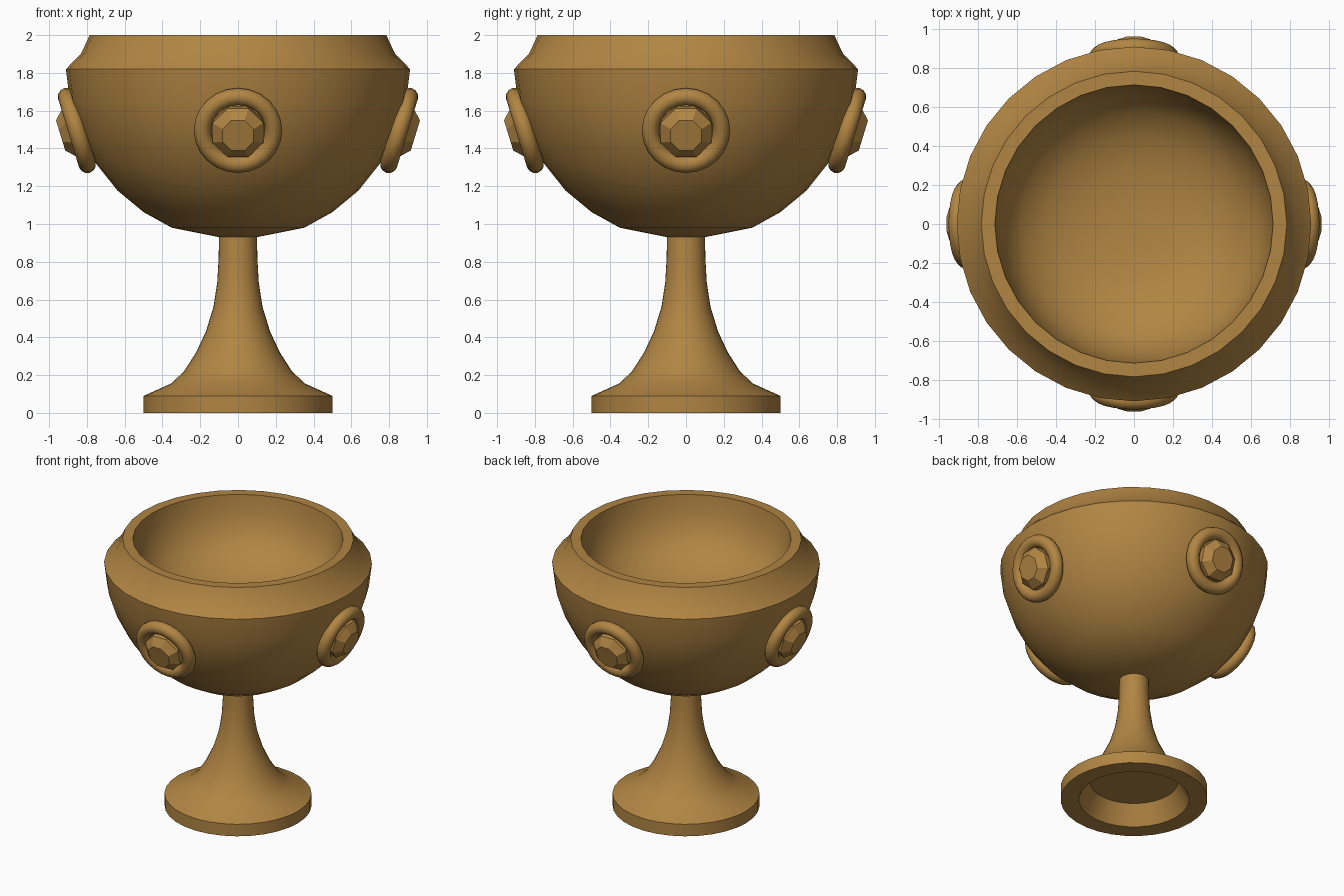
import bpy, bmesh, math
from mathutils import Matrix

if "Cube" in bpy.data.objects:
    bpy.data.objects.remove(bpy.data.objects["Cube"])

gold = bpy.data.materials.new("antique gold")
gold.diffuse_color = (0.44, 0.235, 0.056, 1)
gold.use_nodes = True
gold.node_tree.nodes["Principled BSDF"].inputs["Base Color"].default_value = gold.diffuse_color


def finish(name, bm, angle):
    bmesh.ops.remove_doubles(bm, verts=bm.verts, dist=1e-5)
    bmesh.ops.recalc_face_normals(bm, faces=bm.faces)
    mesh = bpy.data.meshes.new(name)
    bm.to_mesh(mesh)
    bm.free()
    mesh.materials.append(gold)
    ob = bpy.data.objects.new(name, mesh)
    bpy.context.collection.objects.link(ob)
    if angle:
        bpy.ops.object.select_all(action='DESELECT')
        ob.select_set(True)
        bpy.context.view_layer.objects.active = ob
        bpy.ops.object.shade_smooth_by_angle(angle=math.radians(angle))
    return ob


def lathe(name, profile, steps=32, angle=30, closed=False):
    """Revolve (radius, height) points around the z axis."""
    bm = bmesh.new()
    verts = [bm.verts.new((r, 0, z)) for r, z in profile]
    edges = [bm.edges.new(p) for p in zip(verts, verts[1:])]
    if closed:
        edges.append(bm.edges.new((verts[-1], verts[0])))
    bmesh.ops.spin(bm, geom=verts + edges, cent=(0, 0, 0), axis=(0, 0, 1),
                   angle=math.tau, steps=steps, use_duplicate=False)
    return finish(name, bm, angle)


# Bowl: outer wall, shoulder, rim, then the shallow inner hollow
lathe("bowl", [
    (0, 0.93), (0.1, 0.93), (0.35, 0.98), (0.5, 1.063), (0.638, 1.177),
    (0.752, 1.32), (0.834, 1.48), (0.89, 1.65), (0.911, 1.82),
    (0.832, 1.9), (0.785, 2.0), (0.715, 2.0),
    (0.7, 1.88), (0.655, 1.755), (0.58, 1.655),
    (0.45, 1.57), (0.28, 1.52), (0.1, 1.505), (0, 1.505)], angle=35)

# Flared stem and foot with a recessed underside
lathe("stem_and_foot", [
    (0, 0.14), (0.3, 0.14), (0.375, 0), (0.5, 0), (0.5, 0.09),
    (0.355, 0.155), (0.286, 0.22), (0.222, 0.32), (0.17, 0.43),
    (0.13, 0.56), (0.11, 0.69), (0.103, 0.81), (0.1, 0.95), (0, 0.95)])

# Four ornaments around the bowl, each a ring holding a cut gem
MAJOR, MINOR = 0.188, 0.046
ring_section = [(MAJOR + MINOR * math.cos(a), MINOR * math.sin(a))
                for a in (i * math.tau / 12 for i in range(12))]
gem_section = [(0, -0.03), (0.14, -0.03), (0.145, 0.04), (0.09, 0.09), (0, 0.09)]
tilt = math.radians(17)
for i, side in enumerate(("right", "back", "left", "front")):
    place = (Matrix.Rotation(i * math.pi / 2, 4, 'Z')
             @ Matrix.Translation((0.853, 0, 1.495))
             @ Matrix.Rotation(math.pi / 2 + tilt, 4, 'Y'))
    ring = lathe("ring_" + side, ring_section, steps=24, angle=60, closed=True)
    gem = lathe("gem_" + side, gem_section, steps=8, angle=0)
    ring.matrix_world = place
    gem.matrix_world = place @ Matrix.Rotation(math.pi / 8, 4, 'Z')
